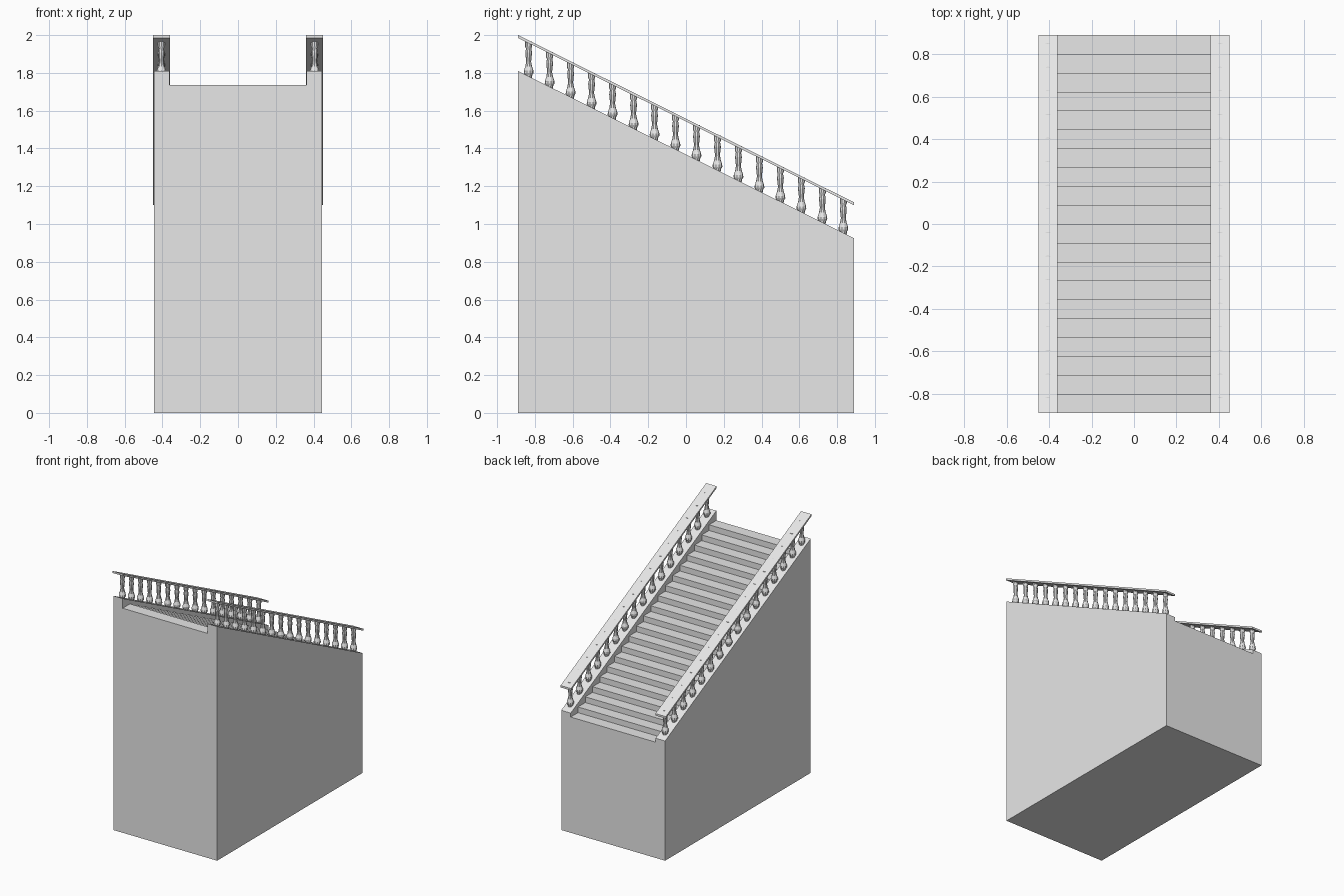
import bpy, bmesh, math

if "Cube" in bpy.data.objects:
    bpy.data.objects.remove(bpy.data.objects["Cube"])

STEPS = 20
L = 0.889                      # half length along y
W, INNER = 0.444, 0.363        # half width of body, half width of treads
TOP_FRONT, TOP_BACK = 1.81, 0.925
SLOPE = (TOP_FRONT - TOP_BACK) / (2 * L)
RUN = 2 * L / STEPS
RISE = RUN * SLOPE
TREAD_TOP = 1.735

stone = bpy.data.materials.new("light grey stone")
stone.diffuse_color = (0.8, 0.8, 0.8, 1)
stone.use_nodes = True
stone.node_tree.nodes["Principled BSDF"].inputs["Base Color"].default_value = stone.diffuse_color


def curb_z(y):
    return TOP_FRONT - (y + L) * SLOPE


def finish(name, bm):
    bmesh.ops.remove_doubles(bm, verts=bm.verts, dist=1e-5)
    bmesh.ops.recalc_face_normals(bm, faces=bm.faces)
    me = bpy.data.meshes.new(name)
    bm.to_mesh(me)
    bm.free()
    me.materials.append(stone)
    ob = bpy.data.objects.new(name, me)
    bpy.context.collection.objects.link(ob)
    return ob


# Staircase block: stepped channel between two sloping curbs
bm = bmesh.new()


def face(*pts):
    bm.faces.new([bm.verts.new(p) for p in pts])


steps = []                     # (y, z) outline of the flight, front to back
for i in range(STEPS):
    z = TREAD_TOP - i * RISE
    steps += [(-L + i * RUN, z), (-L + (i + 1) * RUN, z)]
for (y0, z0), (y1, z1) in zip(steps, steps[1:]):
    face((-INNER, y0, z0), (INNER, y0, z0), (INNER, y1, z1), (-INNER, y1, z1))
for s in (-1, 1):
    # outer wall, curb top and inner curb wall
    face((s * W, -L, 0), (s * W, L, 0), (s * W, L, TOP_BACK), (s * W, -L, TOP_FRONT))
    face((s * W, -L, TOP_FRONT), (s * W, L, TOP_BACK),
         (s * INNER, L, TOP_BACK), (s * INNER, -L, TOP_FRONT))
    face((s * INNER, L, TOP_BACK), (s * INNER, -L, TOP_FRONT),
         *[(s * INNER, y, z) for y, z in steps])
# notched end walls and the base
for y, top, tread in ((-L, TOP_FRONT, steps[0][1]), (L, TOP_BACK, steps[-1][1])):
    face((-W, y, 0), (W, y, 0), (W, y, top), (INNER, y, top),
         (INNER, y, tread), (-INNER, y, tread), (-INNER, y, top), (-W, y, top))
face((-W, -L, 0), (W, -L, 0), (W, L, 0), (-W, L, 0))
finish("staircase_block", bm)

# Turned baluster profile: (radius, height above curb)
PROFILE = [(0.016, -0.012), (0.020, 0.008), (0.026, 0.018), (0.025, 0.030),
           (0.018, 0.052), (0.013, 0.078), (0.016, 0.105), (0.018, 0.125),
           (0.014, 0.148), (0.019, 0.158), (0.019, 0.183)]
SIDES = 10
RAIL_X0, RAIL_X1 = 0.361, 0.450
RAIL_GAP, RAIL_THICK = 0.175, 0.015

for s, side in ((-1, "left"), (1, "right")):
    # Row of balusters
    bm = bmesh.new()
    cx = s * (RAIL_X0 + RAIL_X1) / 2
    for k in range(16):
        cy = -0.833 + k * 1.666 / 15
        rings = [[bm.verts.new((cx + r * math.cos(a), cy + r * math.sin(a), curb_z(cy) + h))
                  for a in [2 * math.pi * (j + 0.5) / SIDES for j in range(SIDES)]]
                 for r, h in PROFILE]
        for lo, hi in zip(rings, rings[1:]):
            for j in range(SIDES):
                n = (j + 1) % SIDES
                bm.faces.new((lo[j], lo[n], hi[n], hi[j]))
        bm.faces.new(rings[0][::-1])
        bm.faces.new(rings[-1])
    finish(side + "_balusters", bm)

    # Sloping handrail with vertical ends
    bm = bmesh.new()
    ends = []
    for y in (-L, L):
        z0 = curb_z(y) + RAIL_GAP
        z1 = z0 + RAIL_THICK
        ends.append([bm.verts.new((s * x, y, z)) for x, z in
                     ((RAIL_X0, z0), (RAIL_X1, z0), (RAIL_X1, z1), (RAIL_X0, z1))])
    a, b = ends
    bm.faces.new(a)
    bm.faces.new(b)
    for j in range(4):
        n = (j + 1) % 4
        bm.faces.new((a[j], a[n], b[n], b[j]))
    finish(side + "_handrail", bm)
